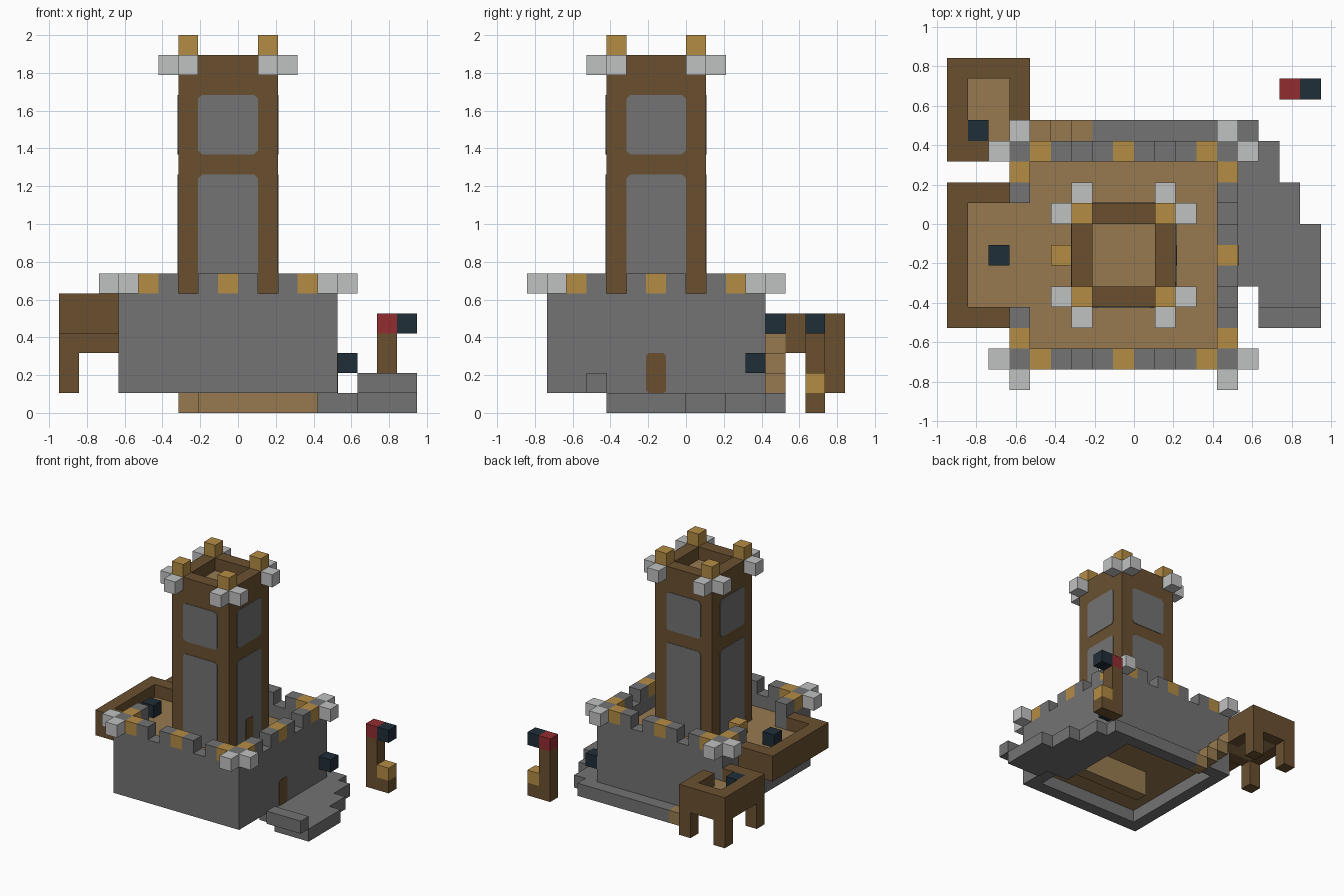
import bpy, bmesh
from math import pi
from mathutils import Matrix, Vector

cube = bpy.data.objects.get("Cube")
if cube:
    bpy.data.objects.remove(cube)

U = 2 / 19                                  # size of one block
ORIGIN = Vector((-9 * U, -8 * U, 0))


def material(name, rgb):
    m = bpy.data.materials.new(name)
    lin = [((c / 255 + 0.055) / 1.055) ** 2.4 for c in rgb] + [1]
    m.use_nodes = True
    m.diffuse_color = lin
    m.node_tree.nodes["Principled BSDF"].inputs["Base Color"].default_value = lin
    return m


STONE = material("stone grey", (115, 115, 115))
PALE = material("pale stone", (192, 194, 193))
WOOD = material("dark wood", (106, 80, 48))
PLANK = material("light planks", (151, 122, 80))
GOLD = material("golden wood", (180, 140, 68))
IRON = material("dark iron", (32, 46, 56))
RED = material("red cloth", (146, 44, 48))


def finish(name, bm, mat):
    mesh = bpy.data.meshes.new(name)
    bm.to_mesh(mesh)
    bm.free()
    mesh.materials.append(mat)
    obj = bpy.data.objects.new(name, mesh)
    bpy.context.collection.objects.link(obj)
    return obj


def boxes(name, mat, *items):
    """Each item is (x, y, z, width, depth, height) counted in blocks."""
    bm = bmesh.new()
    for x, y, z, w, d, h in items:
        centre = ORIGIN + U * Vector((x + w / 2, y + d / 2, z + h / 2))
        bmesh.ops.create_cube(bm, size=U, matrix=Matrix.Translation(centre) @ Matrix.Diagonal((w, d, h, 1)))
    return finish(name, bm, mat)


def cubes(name, mat, z, spots):
    return boxes(name, mat, *[(x, y, z, 1, 1, 1) for x, y in spots])


def plate(name, mat, centre, reach, side, z, w, h, cut=0.2):
    """Thin upright plate with clipped corners on one side of a square block."""
    a, b = w / 2, h / 2
    outline = [(-a + cut, -b), (a - cut, -b), (a, -b + cut), (a, b - cut),
               (a - cut, b), (-a + cut, b), (-a, b - cut), (-a, -b + cut)]
    bm = bmesh.new()
    face = bm.faces.new([bm.verts.new((x, 0, y)) for x, y in outline])
    new = bmesh.ops.extrude_face_region(bm, geom=[face])["geom"]
    bmesh.ops.translate(bm, verts=[v for v in new if isinstance(v, bmesh.types.BMVert)], vec=(0, -0.04, 0))
    bmesh.ops.recalc_face_normals(bm, faces=bm.faces)
    place = (Matrix.Translation(ORIGIN) @ Matrix.Scale(U, 4)
             @ Matrix.Translation((centre[0], centre[1], z + b))
             @ Matrix.Rotation(side * pi / 2, 4, 'Z') @ Matrix.Translation((0, -reach, 0)))
    bm.transform(place)
    return finish(name, bm, mat)


# Ground terrace, stepping away to the left side
boxes("terrace", STONE, (15, 4, 0, 3, 1, 1), (13, 5, 0, 5, 3, 1), (13, 8, 0, 4, 2, 1),
      (13, 10, 0, 3, 2, 1), (7, 12, 0, 8, 1, 1))
boxes("terrace_wall", STONE, (15, 3, 1, 3, 1, 1))

# Keep: hollow stone walls, with the right wall open to the balcony
boxes("keep_walls", STONE, (3, 1, 1, 11, 1, 5), (3, 11, 1, 11, 1, 5), (13, 2, 1, 1, 9, 5),
      (3, 2, 1, 1, 2, 5), (3, 9, 1, 1, 2, 5), (3, 4, 1, 1, 5, 3))
boxes("keep_floor", PLANK, (4, 2, 4, 9, 9, 1), (3, 4, 4, 1, 5, 1))
boxes("keep_base", PLANK, (4, 2, 2, 9, 9, 1), (7, 6, 0, 6, 1, 2))
plate("keep_door", WOOD, (8.5, 6.5), 5.5, 1, 1, 1, 2, 0.12)

# Battlements: corner, gold, stone, gap, repeating round the keep
stone, gold = set(), set()
for t in range(11):
    if t in (3, 7):
        continue
    target = gold if t in (1, 5, 9) else stone
    target.update([(3 + t, 1), (3 + t, 11), (13, 1 + t)])
    if not 3 <= t <= 7:
        target.add((3, 1 + t))
cubes("battlement_stone", STONE, 6, sorted(stone))
cubes("battlement_gold", GOLD, 6, sorted(gold))
cubes("battlement_corners", PALE, 6,
      [(2, 1), (3, 0), (14, 1), (13, 0), (2, 11), (3, 12), (14, 11), (13, 12)])

# Tower: shaft, rim, sunken top floor, panels and crown
boxes("tower_shaft", WOOD, (6, 4, 5, 5, 5, 11))
boxes("tower_rim", WOOD, (6, 4, 16, 5, 1, 2), (6, 8, 16, 5, 1, 2), (6, 5, 16, 1, 3, 2), (10, 5, 16, 1, 3, 2))
boxes("tower_floor", PLANK, (7, 5, 16, 3, 3, 1))
for s in range(4):
    plate("tower_lower_panel", STONE, (8.5, 6.5), 2.5, s, 5, 3, 7)
    plate("tower_upper_panel", STONE, (8.5, 6.5), 2.5, s, 13, 3, 3)
plate("tower_door", WOOD, (8.5, 6.5), 2.54, 1, 5, 1, 2, 0.12)
cubes("tower_crown", GOLD, 18, [(x, y) for x in (6, 10) for y in (4, 8)])
cubes("tower_corners", PALE, 17,
      [(x, y) for x in (5, 11) for y in (4, 8)] + [(x, y) for x in (6, 10) for y in (3, 9)])
cubes("tower_step", GOLD, 5, [(5, 6)])

# Balcony on the right side
boxes("balcony_walls", WOOD, (0, 3, 4, 1, 7, 2), (1, 3, 4, 2, 1, 2), (1, 9, 4, 2, 1, 2))
boxes("balcony_floor", PLANK, (1, 4, 4, 2, 5, 1))
cubes("balcony_cannon", IRON, 5, [(2, 6)])

# Watch platform on legs at the back right, with its stair
boxes("platform_walls", WOOD, (0, 11, 3, 1, 5, 2), (1, 11, 3, 2, 1, 2), (1, 15, 3, 3, 1, 2), (3, 13, 3, 1, 2, 2))
boxes("platform_legs", WOOD, (0, 11, 1, 1, 1, 2), (0, 15, 1, 1, 1, 2), (3, 15, 1, 1, 1, 2))
boxes("platform_floor", PLANK, (1, 12, 3, 2, 3, 1), (3, 12, 3, 1, 1, 1))
cubes("platform_cannon", IRON, 4, [(1, 12)])
boxes("stair", PLANK, *[(6 - n, 12, n, 1, 1, 1) for n in range(3)])

# Wall lamp and signal post
cubes("wall_cannon", IRON, 2, [(14, 11)])
boxes("post", WOOD, (16, 14, 0, 1, 1, 4), (17, 14, 0, 1, 1, 1))
cubes("post_lamp", GOLD, 1, [(17, 14)])
cubes("post_cap", RED, 4, [(16, 14)])
cubes("post_pennant", IRON, 4, [(17, 14)])
